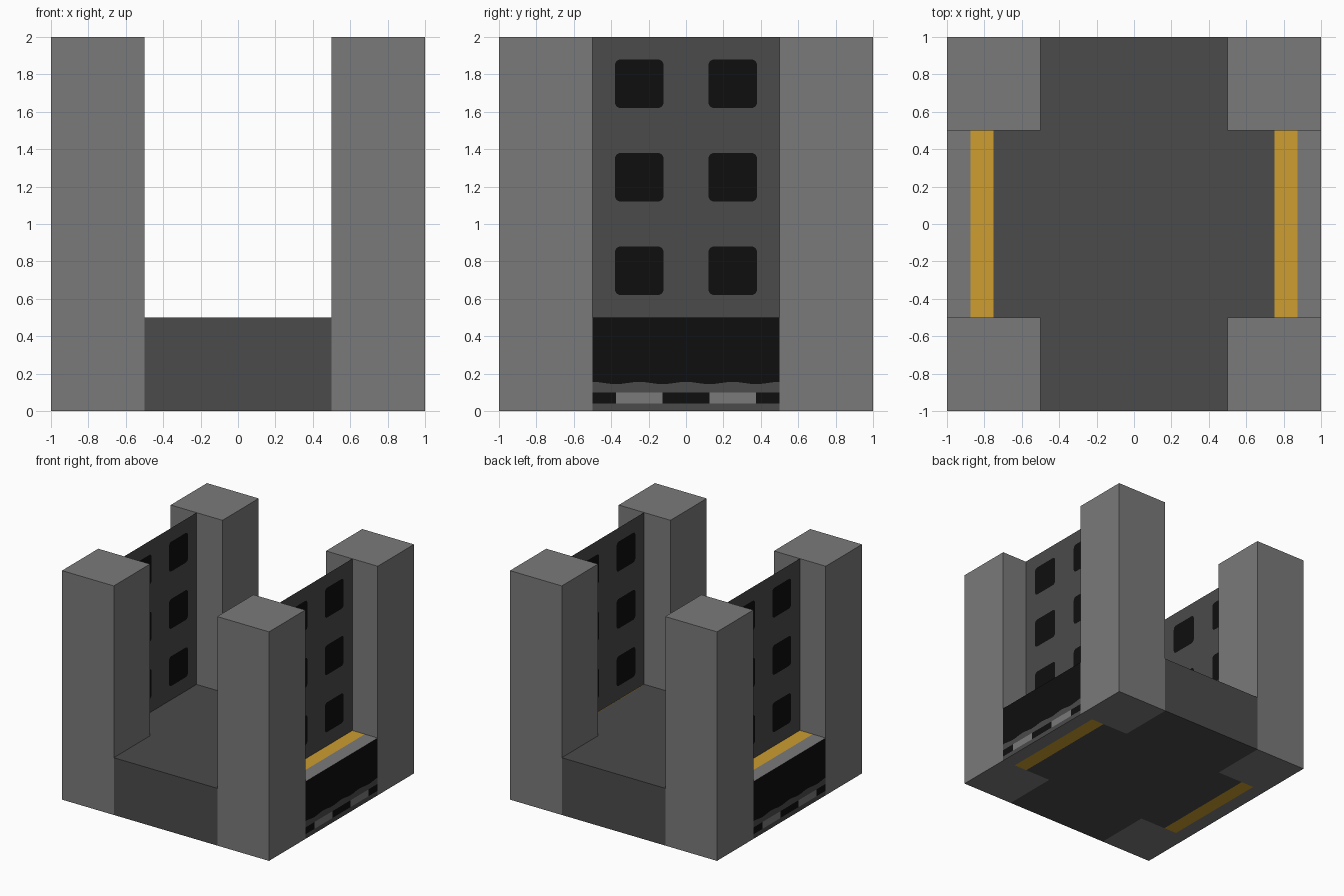
import bpy, bmesh, math
from mathutils import Vector

if "Cube" in bpy.data.objects:
    bpy.data.objects.remove(bpy.data.objects["Cube"])


def material(name, rgb):
    m = bpy.data.materials.new(name)
    m.diffuse_color = (*rgb, 1.0)
    m.use_nodes = True
    m.node_tree.nodes["Principled BSDF"].inputs["Base Color"].default_value = m.diffuse_color
    return m


GRAY, DARK, BLACK, YELLOW = range(4)
MATS = [material("concrete gray", (0.195, 0.195, 0.195)),
        material("asphalt gray", (0.07, 0.07, 0.07)),
        material("near black", (0.0045, 0.0045, 0.0045)),
        material("marking yellow", (0.61, 0.34, 0.03))]


def face(bm, points, normal, mat):
    f = bm.faces.new([bm.verts.new(p) for p in points])
    f.normal_update()
    if f.normal.dot(Vector(normal)) < 0:
        f.normal_flip()
    f.material_index = mat


def finish(bm, name):
    bmesh.ops.remove_doubles(bm, verts=bm.verts, dist=1e-5)
    me = bpy.data.meshes.new(name)
    bm.to_mesh(me)
    bm.free()
    for m in MATS:
        me.materials.append(m)
    bpy.context.collection.objects.link(bpy.data.objects.new(name, me))


# Four corner pillars
for sx in (-1, 1):
    for sy in (-1, 1):
        bm = bmesh.new()
        bmesh.ops.create_cube(bm, size=1)
        bmesh.ops.scale(bm, vec=(0.5, 0.5, 2), verts=bm.verts)
        bmesh.ops.translate(bm, vec=(sx * 0.75, sy * 0.75, 1), verts=bm.verts)
        finish(bm, "corner_pillar")

# Road slab: cross-shaped, with matching top and bottom
bm = bmesh.new()
strips = [(-0.5, 0.5, 1.0, DARK)]
for s in (-1, 1):
    strips += [(s * 0.5, s * 0.75, 0.5, DARK), (s * 0.75, s * 0.875, 0.5, YELLOW),
               (s * 0.875, s * 1.0, 0.5, GRAY)]
for x0, x1, y, mat in strips:
    for z, n in ((0, -1), (0.5, 1)):
        face(bm, [(x0, -y, z), (x1, -y, z), (x1, y, z), (x0, y, z)], (0, 0, n), mat)
for y in (-1, 1):
    face(bm, [(-0.5, y, 0), (0.5, y, 0), (0.5, y, 0.5), (-0.5, y, 0.5)], (0, y, 0), DARK)
finish(bm, "road_slab")


def ripple(y):
    return 0.15 + 0.006 * math.cos(8 * math.pi * y)


# Slab side panels: bands of colour cut as columns along y
N = 32
for s in (-1, 1):
    bm = bmesh.new()
    for i in range(N):
        a, b = -0.5 + i / N, -0.5 + (i + 1) / N
        light = 0.125 < abs((a + b) / 2) < 0.375
        levels = [(0, 0), (0.04, 0.04), (0.1, 0.1), (ripple(a), ripple(b)), (0.5, 0.5)]
        colours = [DARK, GRAY if light else BLACK, DARK, BLACK]
        for (a0, b0), (a1, b1), mat in zip(levels, levels[1:], colours):
            face(bm, [(s, a, a0), (s, b, b0), (s, b, b1), (s, a, a1)], (s, 0, 0), mat)
    finish(bm, "slab_side_panel")


def window_cell(bm, x, cy, cz, n):
    """Square wall cell with a rounded window face cut in its centre."""
    h, r, steps = 0.13, 0.03, 4
    outer, arcs = [], []
    for k, (sy, sz) in enumerate([(1, 1), (-1, 1), (-1, -1), (1, -1)]):
        outer.append((x, cy + sy * 0.25, cz + sz * 0.25))
        arc = []
        for j in range(steps + 1):
            t = math.pi / 2 * (k + j / steps)
            arc.append((x, cy + sy * (h - r) + r * math.cos(t),
                        cz + sz * (h - r) + r * math.sin(t)))
        arcs.append(arc)
    face(bm, [p for arc in arcs for p in arc], (n, 0, 0), BLACK)
    for k in range(4):
        for p, q in zip(arcs[k], arcs[k][1:]):
            face(bm, [outer[k], q, p], (n, 0, 0), DARK)
        m = (k + 1) % 4
        face(bm, [outer[k], outer[m], arcs[m][0], arcs[k][-1]], (n, 0, 0), DARK)


# Thin window walls between the pillars
for s, x in ((-1, -0.75), (1, 0.755)):
    bm = bmesh.new()
    for cy in (-0.25, 0.25):
        for cz in (0.75, 1.25, 1.75):
            window_cell(bm, x, cy, cz, s)
    finish(bm, "window_wall")
